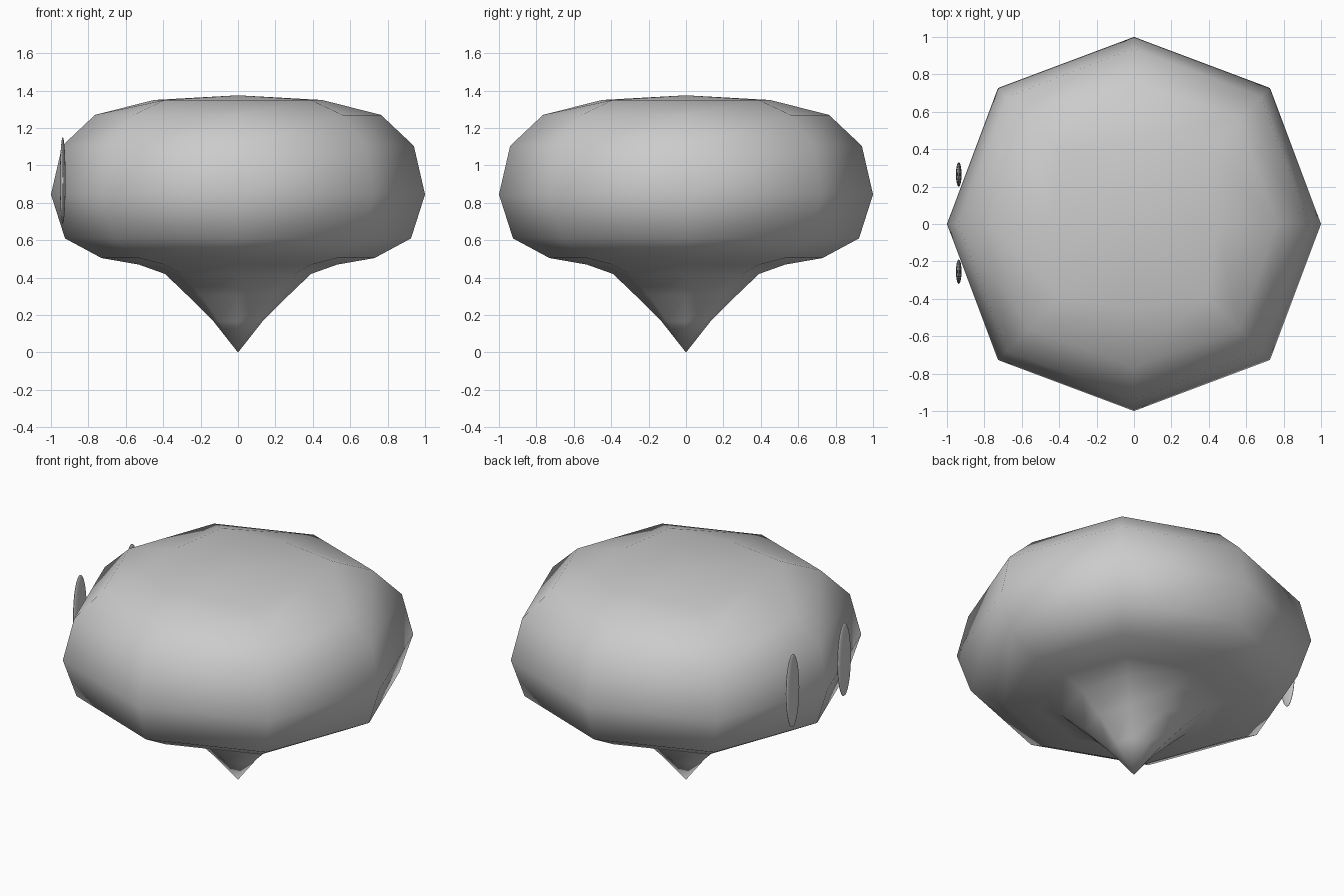
import bpy, bmesh, math

if "Cube" in bpy.data.objects:
    bpy.data.objects.remove(bpy.data.objects["Cube"])

grey = bpy.data.materials.new("plain grey")
grey.diffuse_color = (0.6, 0.6, 0.6, 1)
grey.use_nodes = True
grey.node_tree.nodes["Principled BSDF"].inputs["Base Color"].default_value = grey.diffuse_color


def finish(bm, name, smooth=True):
    bmesh.ops.recalc_face_normals(bm, faces=bm.faces)
    for f in bm.faces:
        f.smooth = smooth
    me = bpy.data.meshes.new(name)
    bm.to_mesh(me)
    bm.free()
    me.materials.append(grey)
    ob = bpy.data.objects.new(name, me)
    bpy.context.collection.objects.link(ob)
    return ob


# Eight-sided body: (radius on the axes, coordinate on the diagonals, height)
rings = [(0.13, 0.10, 0.165), (0.27, 0.20, 0.305), (0.39, 0.30, 0.42),
         (0.53, 0.39, 0.47), (0.73, 0.53, 0.505), (0.925, 0.67, 0.61),
         (1.0, 0.727, 0.845), (0.94, 0.68, 1.105), (0.765, 0.56, 1.27),
         (0.45, 0.39, 1.35)]
bm = bmesh.new()
loops = []
for r, d, z in rings:
    loop = []
    for i in range(8):
        a = i * math.pi / 4
        rad = d * math.sqrt(2) if i % 2 else r
        loop.append(bm.verts.new((rad * math.cos(a), rad * math.sin(a), z)))
    loops.append(loop)
tip = bm.verts.new((0, 0, 0))
top = bm.verts.new((0, 0, 1.375))
for i in range(8):
    j = (i + 1) % 8
    bm.faces.new((tip, loops[0][j], loops[0][i]))
    bm.faces.new((top, loops[-1][i], loops[-1][j]))
    for lo, hi in zip(loops, loops[1:]):
        bm.faces.new((lo[i], lo[j], hi[j], hi[i]))
finish(bm, "body")

# Pair of thin upright oval eyes on the left side
for name, y in (("eye_back", 0.265), ("eye_front", -0.255)):
    bm = bmesh.new()
    bmesh.ops.create_uvsphere(bm, u_segments=32, v_segments=16, radius=1)
    bmesh.ops.scale(bm, vec=(0.015, 0.065, 0.232), verts=bm.verts)
    bmesh.ops.translate(bm, vec=(-0.937, y, 0.92), verts=bm.verts)
    finish(bm, name)
